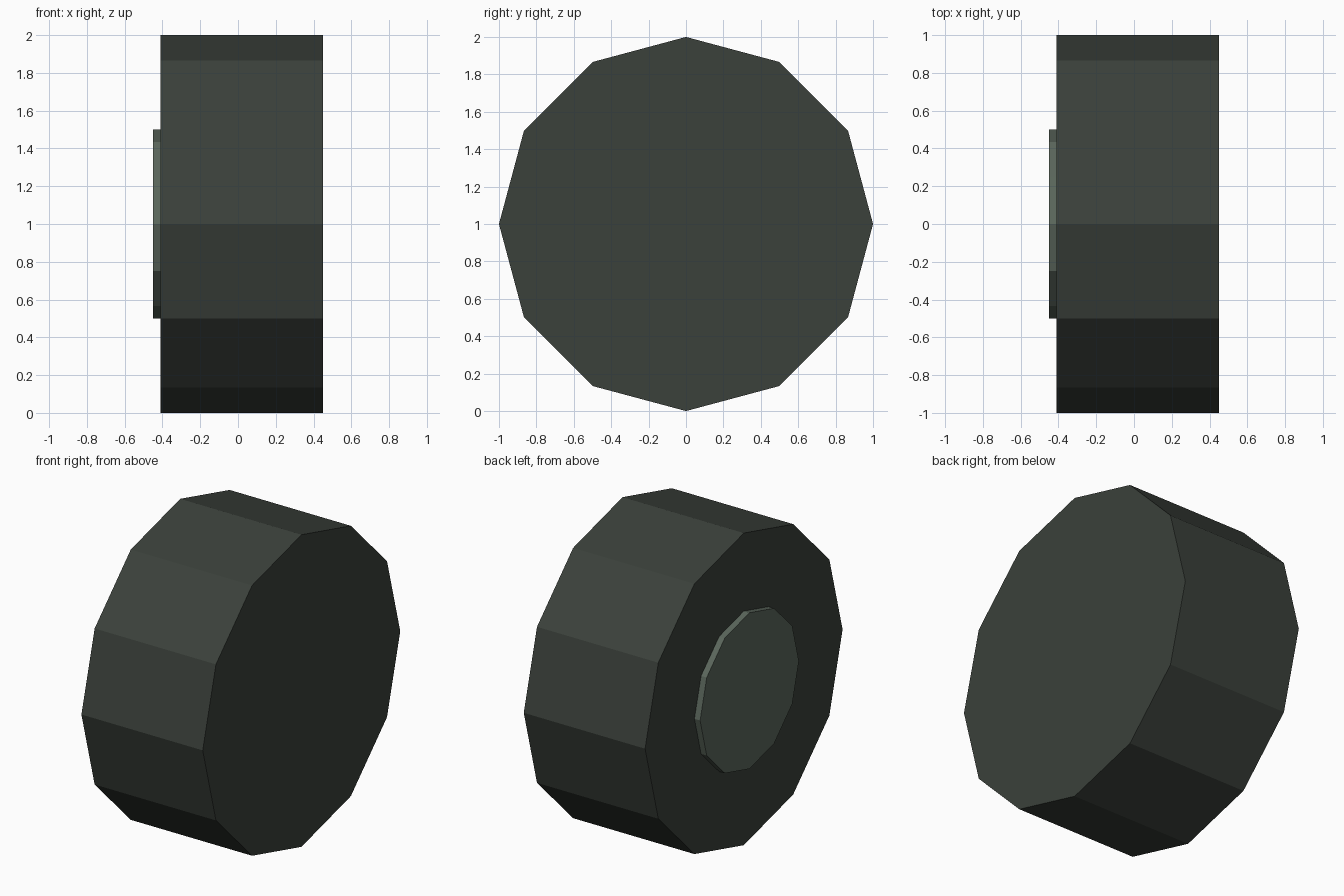
import bpy
import math

cube = bpy.data.objects.get("Cube")
if cube:
    bpy.data.objects.remove(cube, do_unlink=True)

SIDES = 12


def make_material(name, rgb):
    mat = bpy.data.materials.new(name)
    mat.use_nodes = True
    color = (*rgb, 1)
    mat.diffuse_color = color
    bsdf = next(n for n in mat.node_tree.nodes if n.type == "BSDF_PRINCIPLED")
    bsdf.inputs["Base Color"].default_value = color
    return mat


def disc(name, radius, x_min, x_max, mat):
    """Flat-sided cylinder lying along x, with a corner pointing straight up."""
    bpy.ops.mesh.primitive_cylinder_add(
        vertices=SIDES, radius=radius, depth=x_max - x_min,
        location=((x_min + x_max) / 2, 0, 1),
        rotation=(0, math.pi / 2, 0))
    obj = bpy.context.object
    obj.name = name
    obj.data.materials.append(mat)
    bpy.ops.object.shade_flat()
    return obj


rubber = make_material("dark green grey rubber", (0.043, 0.052, 0.043))
metal = make_material("grey green metal", (0.105, 0.135, 0.107))

# Wide tyre, and a shallow hub cap standing out of its right face
disc("tyre", 1.0, -0.41, 0.45, rubber)
disc("hub_cap", 0.5, -0.45, -0.40, metal)
